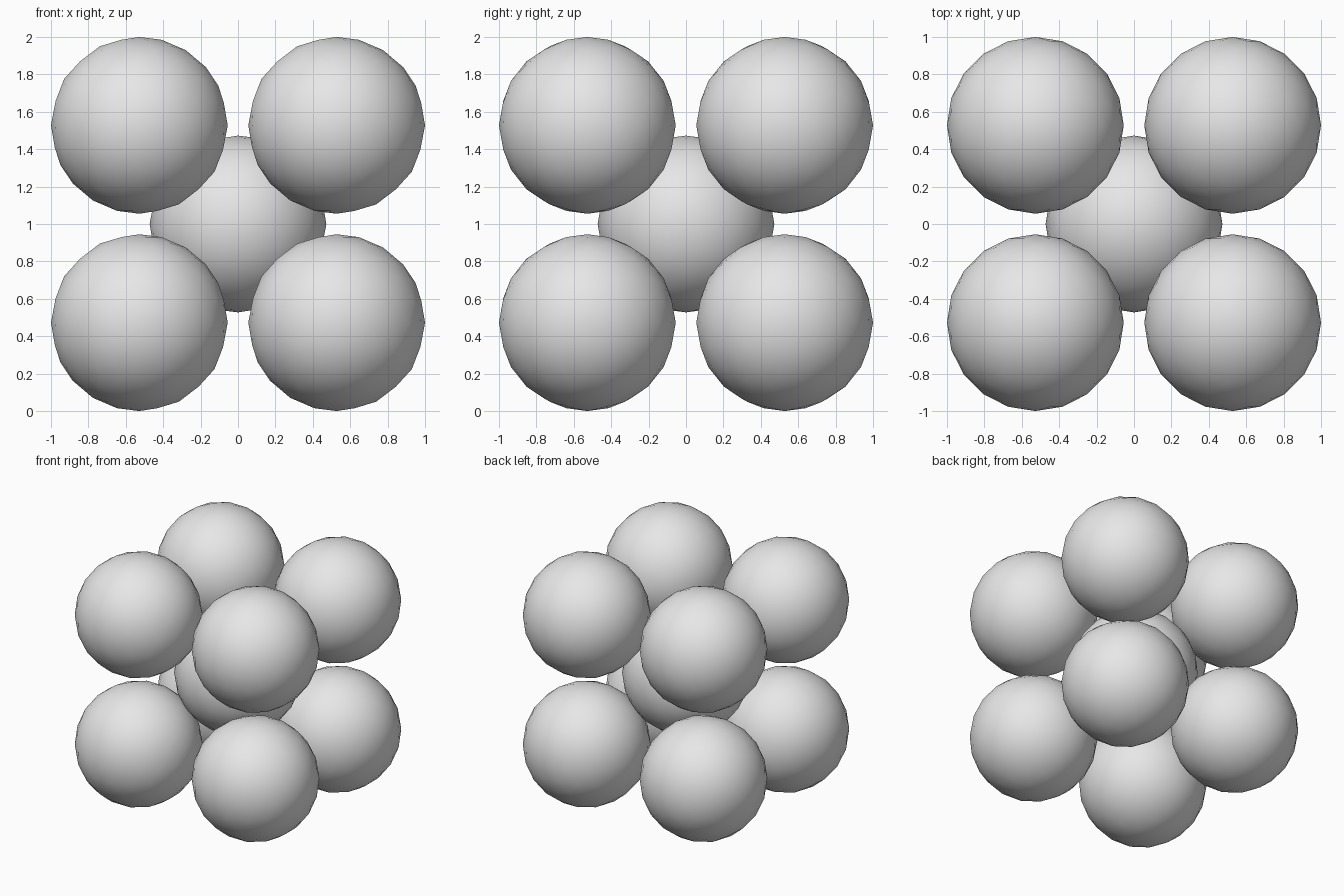
import bpy
from itertools import product

RADIUS = 0.4725
OFFSET = 1 - RADIUS  # corner distance from the middle along each axis

cube = bpy.data.objects.get("Cube")
if cube:
    bpy.data.objects.remove(cube, do_unlink=True)

# Single plain grey
grey = bpy.data.materials.new("light_grey")
grey.use_nodes = True
grey.diffuse_color = (0.8, 0.8, 0.8, 1)
bsdf = next(n for n in grey.node_tree.nodes if n.type == "BSDF_PRINCIPLED")
bsdf.inputs["Base Color"].default_value = grey.diffuse_color


def ball(name, x, y, z):
    bpy.ops.mesh.primitive_ico_sphere_add(
        subdivisions=3, radius=RADIUS, location=(x, y, z))
    obj = bpy.context.object
    obj.name = name
    obj.data.materials.append(grey)
    bpy.ops.object.shade_smooth()


# Ball in the middle of the cluster
ball("centre_ball", 0, 0, 1)

# One ball on each corner of a cube
for sx, sy, sz in product((-1, 1), repeat=3):
    name = "_".join(("upper" if sz > 0 else "lower",
                     "back" if sy > 0 else "front",
                     "left" if sx > 0 else "right", "ball"))
    ball(name, sx * OFFSET, sy * OFFSET, 1 + sz * OFFSET)
